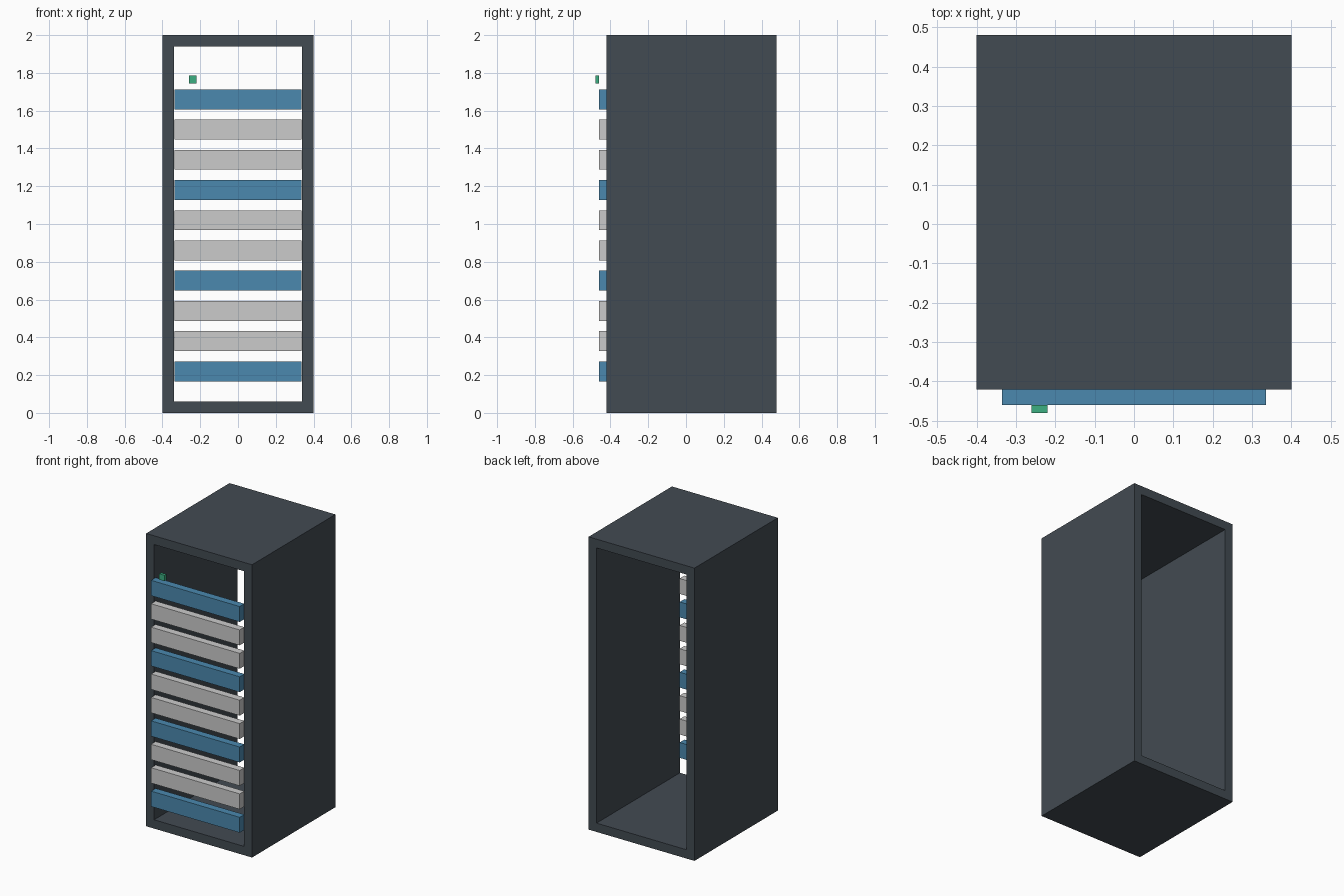
import bpy, bmesh

if "Cube" in bpy.data.objects:
    bpy.data.objects.remove(bpy.data.objects["Cube"])


def material(name, rgb):
    m = bpy.data.materials.new(name)
    m.diffuse_color = (*rgb, 1.0)
    m.use_nodes = True
    m.node_tree.nodes["Principled BSDF"].inputs["Base Color"].default_value = m.diffuse_color
    return m


def finish(bm, name, mat=None):
    bmesh.ops.recalc_face_normals(bm, faces=bm.faces)
    mesh = bpy.data.meshes.new(name)
    bm.to_mesh(mesh)
    bm.free()
    ob = bpy.data.objects.new(name, mesh)
    bpy.context.collection.objects.link(ob)
    if mat:
        mesh.materials.append(mat)
    return ob


def box(name, lo, hi, mat=None):
    """Axis-aligned box between two corners, origin at its centre."""
    bm = bmesh.new()
    bmesh.ops.create_cube(bm, size=1)
    bmesh.ops.scale(bm, vec=[b - a for a, b in zip(lo, hi)], verts=bm.verts)
    ob = finish(bm, name, mat)
    ob.location = [(a + b) / 2 for a, b in zip(lo, hi)]
    return ob


def rect_tube(name, half_w, height, wall, y0, y1, mat):
    """Rectangular frame profile extruded along y, open at both ends."""
    bm = bmesh.new()

    def ring(inset):
        x, z0, z1 = half_w - inset, inset, height - inset
        return [bm.verts.new((px, y0, pz))
                for px, pz in ((-x, z0), (x, z0), (x, z1), (-x, z1))]

    outer, inner = ring(0), ring(wall)
    faces = []
    for i in range(4):
        j = (i + 1) % 4
        faces.append(bm.faces.new((outer[i], outer[j], inner[j], inner[i])))
    ext = bmesh.ops.extrude_face_region(bm, geom=faces, use_keep_orig=True)
    moved = [g for g in ext["geom"] if isinstance(g, bmesh.types.BMVert)]
    bmesh.ops.translate(bm, vec=(0, y1 - y0, 0), verts=moved)
    return finish(bm, name, mat)


dark = material("dark_slate", (0.055, 0.07, 0.085))
blue = material("blue", (0.07, 0.25, 0.43))
green = material("green", (0.045, 0.43, 0.22))

# Cabinet shell, open at front and back
rect_tube("cabinet_shell", 0.40, 2.0, 0.06, -0.42, 0.48, dark)

# Ten front panels, every third one blue
for i in range(10):
    z = 0.22 + 0.16 * i
    box(f"front_panel_{i + 1}", (-0.335, -0.46, z - 0.0525), (0.335, -0.41, z + 0.0525),
        blue if i % 3 == 0 else None)

# Small status light above the top panel
box("status_light", (-0.26, -0.48, 1.745), (-0.22, -0.46, 1.785), green)
